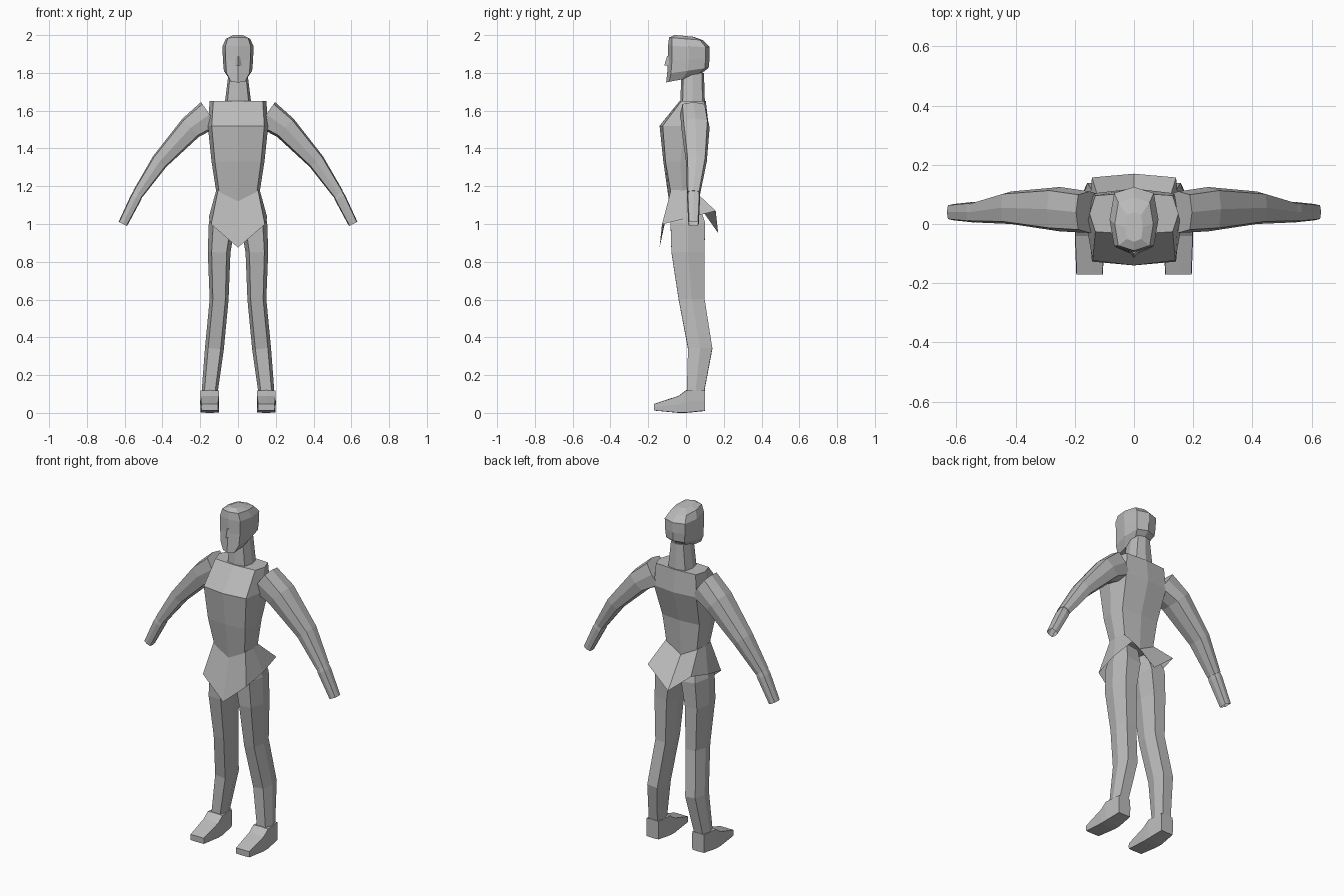
import bpy, bmesh, math
from mathutils import Vector

cube = bpy.data.objects.get("Cube")
if cube:
    bpy.data.objects.remove(cube, do_unlink=True)

grey = bpy.data.materials.new("plain grey")
grey.use_nodes = True
grey.diffuse_color = (.5, .5, .5, 1)
grey.node_tree.nodes["Principled BSDF"].inputs["Base Color"].default_value = grey.diffuse_color

FORWARD_AXIS = Vector((0, 1, 0))
UP_AXIS = Vector((0, 0, 1))


def joint(x, y, z, wide, deep):
    """One station of a body part: its centre and its cross-section size."""
    return Vector((x, y, z)), wide / 2, deep / 2


def rounded_square(angle, power):
    """Point on a cross-section; a lower power gives squarer corners."""
    def squash(value):
        return math.copysign(abs(value) ** power, value) if abs(value) > .001 else 0
    return squash(math.cos(angle)), squash(math.sin(angle))


def tube(name, joints, sides=8, power=.5, depth_axis=FORWARD_AXIS, open_end=False):
    """Skin faceted cross-sections along a chain of joints."""
    bm = bmesh.new()
    rings = []
    for index, (centre, half_width, half_depth) in enumerate(joints):
        before = joints[max(index - 1, 0)][0]
        after = joints[min(index + 1, len(joints) - 1)][0]
        width_axis = depth_axis.cross(after - before).normalized()
        ring = []
        for step in range(sides):
            across, along = rounded_square(math.tau * step / sides, power)
            offset = width_axis * across * half_width + depth_axis * along * half_depth
            ring.append(bm.verts.new(centre + offset))
        rings.append(ring)
    for lower, upper in zip(rings, rings[1:]):
        for step in range(sides):
            following = (step + 1) % sides
            bm.faces.new((lower[step], lower[following], upper[following], upper[step]))
    bm.faces.new(rings[0])
    if not open_end:
        bm.faces.new(rings[-1])
    bmesh.ops.recalc_face_normals(bm, faces=bm.faces)
    mesh = bpy.data.meshes.new(name)
    bm.to_mesh(mesh)
    bm.free()
    mesh.materials.append(grey)
    part = bpy.data.objects.new(name, mesh)
    bpy.context.collection.objects.link(part)
    return part


def pair(name, joints, **options):
    """Build the left part and mirror its mesh for the right."""
    left = tube("left_" + name, joints, **options)
    mesh = left.data.copy()
    for vertex in mesh.vertices:
        vertex.co.x *= -1
    mesh.flip_normals()
    right = bpy.data.objects.new("right_" + name, mesh)
    bpy.context.collection.objects.link(right)


def lower_centre(part, below, drop):
    """Pull the centre line down into a point below a given height."""
    for vertex in part.data.vertices:
        if abs(vertex.co.x) < .01 and vertex.co.z < below:
            vertex.co.z -= drop


# Head, sheared so the jaw slopes down to the chin and the crown to the back
head = tube("head", [
    joint(0, -.02, 1.77, wide=.09, deep=.17),
    joint(0, .01, 1.81, wide=.15, deep=.22),
    joint(0, .015, 1.87, wide=.16, deep=.22),
    joint(0, .015, 1.94, wide=.165, deep=.22),
    joint(0, 0, 1.98, wide=.13, deep=.18),
    joint(0, -.01, 1.995, wide=.06, deep=.1),
], power=.6)
brow_height = 1.92
for vertex in head.data.vertices:
    vertex.co.z += (brow_height - vertex.co.z) * vertex.co.y * 1.3

tube("nose", [
    joint(0, -.09, 1.84, wide=.04, deep=.05),
    joint(0, -.09, 1.89, wide=.02, deep=.02),
], sides=4)

tube("neck", [
    joint(0, .035, 1.64, wide=.14, deep=.13),
    joint(0, .035, 1.8, wide=.1, deep=.12),
], power=.6)

# Torso, with a pointed lower edge
torso = tube("torso", [
    joint(0, -.02, 1.17, wide=.23, deep=.14),
    joint(0, -.03, 1.33, wide=.28, deep=.18),
    joint(0, -.01, 1.52, wide=.32, deep=.26),
    joint(0, .035, 1.65, wide=.3, deep=.14),
], power=.4)
lower_centre(torso, below=1.2, drop=.05)

# Flared, open pelvis skirt with front and back points
pelvis = tube("pelvis", [
    joint(0, -.02, 1.18, wide=.23, deep=.13),
    joint(0, .015, 1.03, wide=.31, deep=.31),
], power=.25, open_end=True)
lower_centre(pelvis, below=1.2, drop=.05)
lower_centre(pelvis, below=1.1, drop=.07)
for vertex in pelvis.data.vertices:
    if vertex.co.z < 1.1:
        vertex.co.z += vertex.co.y / 4

# Legs and feet
pair("leg", [
    joint(.07, 0, 1.1, wide=.12, deep=.15),
    joint(.085, .01, 1, wide=.14, deep=.2),
    joint(.1, .01, .85, wide=.12, deep=.19),
    joint(.1, .03, .6, wide=.1, deep=.15),
    joint(.125, .075, .34, wide=.1, deep=.14),
    joint(.15, .05, .11, wide=.085, deep=.1),
], sides=6, power=.6)

pair("foot", [
    joint(.15, .1, .065, wide=.08, deep=.11),
    joint(.15, 0, .06, wide=.1, deep=.12),
    joint(.15, -.04, .045, wide=.1, deep=.09),
    joint(.15, -.17, .03, wide=.09, deep=.035),
], power=.1, depth_axis=UP_AXIS)

# Arms and hollow-ended hands
pair("arm", [
    joint(.15, .04, 1.58, wide=.16, deep=.14),
    joint(.25, .05, 1.51, wide=.13, deep=.15),
    joint(.415, .055, 1.33, wide=.09, deep=.11),
    joint(.53, .04, 1.16, wide=.06, deep=.07),
])

pair("hand", [
    joint(.52, .04, 1.18, wide=.05, deep=.06),
    joint(.54, .04, 1.14, wide=.06, deep=.07),
    joint(.61, .04, 1, wide=.05, deep=.055),
], open_end=True)
